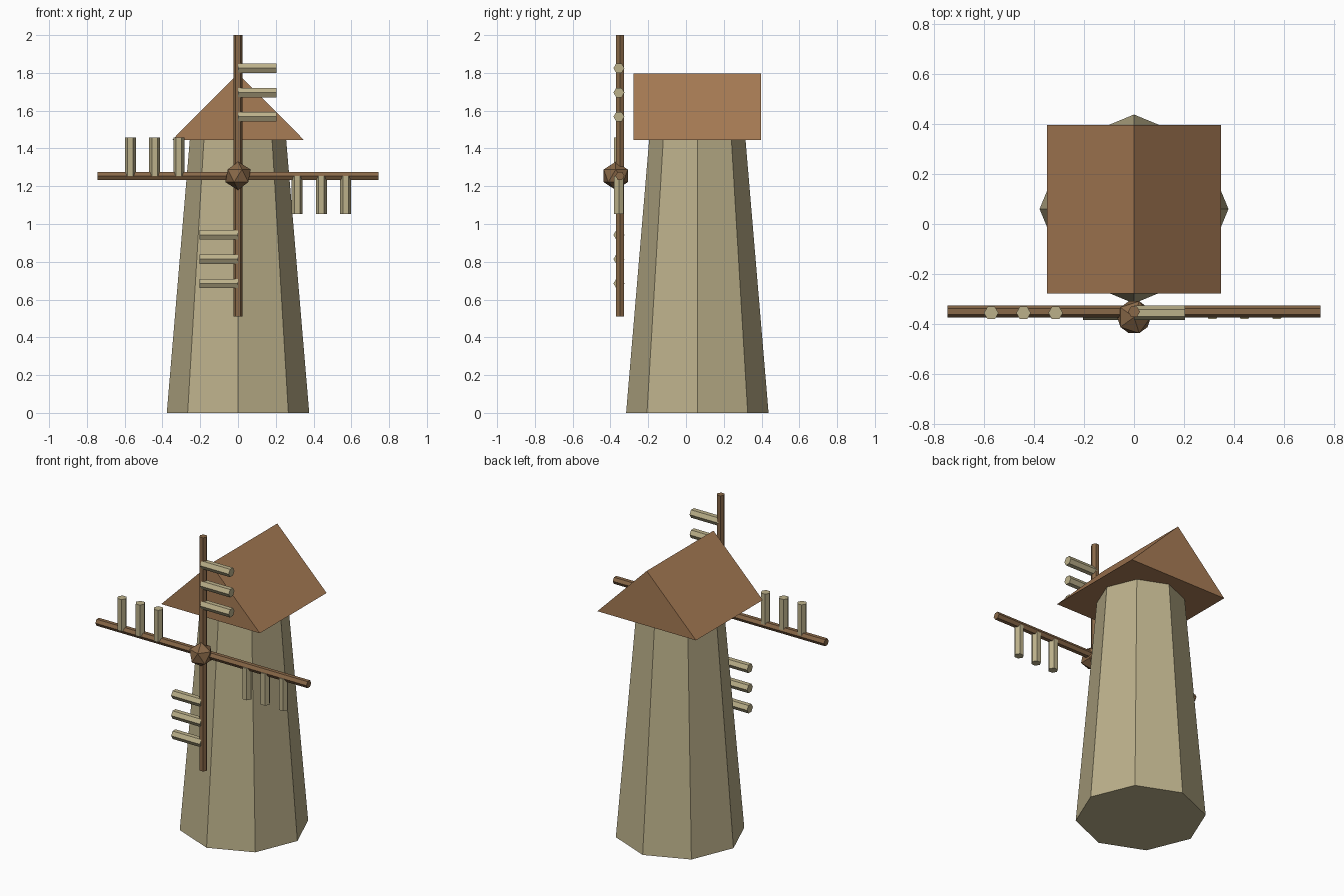
import bpy, bmesh, math
from mathutils import Matrix, Vector

if "Cube" in bpy.data.objects:
    bpy.data.objects.remove(bpy.data.objects["Cube"])


def material(name, rgb):
    m = bpy.data.materials.new(name)
    m.diffuse_color = (*rgb, 1.0)
    m.use_nodes = True
    m.node_tree.nodes["Principled BSDF"].inputs["Base Color"].default_value = m.diffuse_color
    return m


TAN = material("tan plaster", (0.50, 0.435, 0.255))
ROOF = material("roof brown", (0.39, 0.20, 0.09))
WOOD = material("dark wood", (0.25, 0.14, 0.065))


def finish(name, bm, mat):
    bmesh.ops.recalc_face_normals(bm, faces=bm.faces)
    me = bpy.data.meshes.new(name)
    bm.to_mesh(me)
    bm.free()
    me.materials.append(mat)
    ob = bpy.data.objects.new(name, me)
    bpy.context.collection.objects.link(ob)
    return ob


def prism(name, start, end, r1, r2, sides, mat):
    """Straight bar from start to end; a corner points along x (upright) or y (level)."""
    start, end = Vector(start), Vector(end)
    d = (end - start).normalized()
    u = Vector((1, 0, 0)) if abs(d.z) > 0.5 else Vector((0, 1, 0))
    v = d.cross(u)
    bm = bmesh.new()
    rings = []
    for c, r in ((start, r1), (end, r2)):
        angles = [2 * math.pi * i / sides for i in range(sides)]
        rings.append([bm.verts.new(c + r * (math.cos(a) * u + math.sin(a) * v)) for a in angles])
    for ring in rings:
        bm.faces.new(ring)
    for i in range(sides):
        j = (i + 1) % sides
        bm.faces.new((rings[0][i], rings[0][j], rings[1][j], rings[1][i]))
    return finish(name, bm, mat)


# Tapered eight-sided tower
prism("tower", (0, 0.06, 0), (0, 0.06, 1.447), 0.377, 0.255, 8, TAN)

# Gabled roof: triangle profile extruded front to back
bm = bmesh.new()
tri = bm.faces.new([bm.verts.new((x, -0.277, z)) for x, z in ((-0.348, 1.446), (0.348, 1.446), (0, 1.796))])
ext = bmesh.ops.extrude_face_region(bm, geom=[tri], use_keep_orig=True)
bmesh.ops.translate(bm, vec=(0, 0.673, 0), verts=[g for g in ext["geom"] if isinstance(g, bmesh.types.BMVert)])
finish("roof", bm, ROOF)

# Hub
HZ = 1.255
bm = bmesh.new()
bmesh.ops.create_icosphere(bm, subdivisions=1, radius=0.075, matrix=Matrix.Translation((0, -0.372, HZ)))
finish("hub", bm, WOOD)

# Crossed sail spars
prism("upright_spar", (0, -0.35, HZ - 0.745), (0, -0.35, HZ + 0.745), 0.024, 0.024, 6, WOOD)
prism("level_spar", (-0.745, -0.35, HZ), (0.745, -0.35, HZ), 0.024, 0.024, 6, WOOD)

# Three sail slats on each arm, all turned the same way round
for arm, (ax, az) in (("top", (0, 1)), ("right", (1, 0)), ("bottom", (0, -1)), ("left", (-1, 0))):
    for n, dist in enumerate((0.313, 0.441, 0.57)):
        x, z = ax * dist, HZ + az * dist
        prism(f"{arm}_slat_{n + 1}", (x, -0.355, z), (x + az * 0.203, -0.355, z - ax * 0.203),
              0.029, 0.029, 6, TAN)
